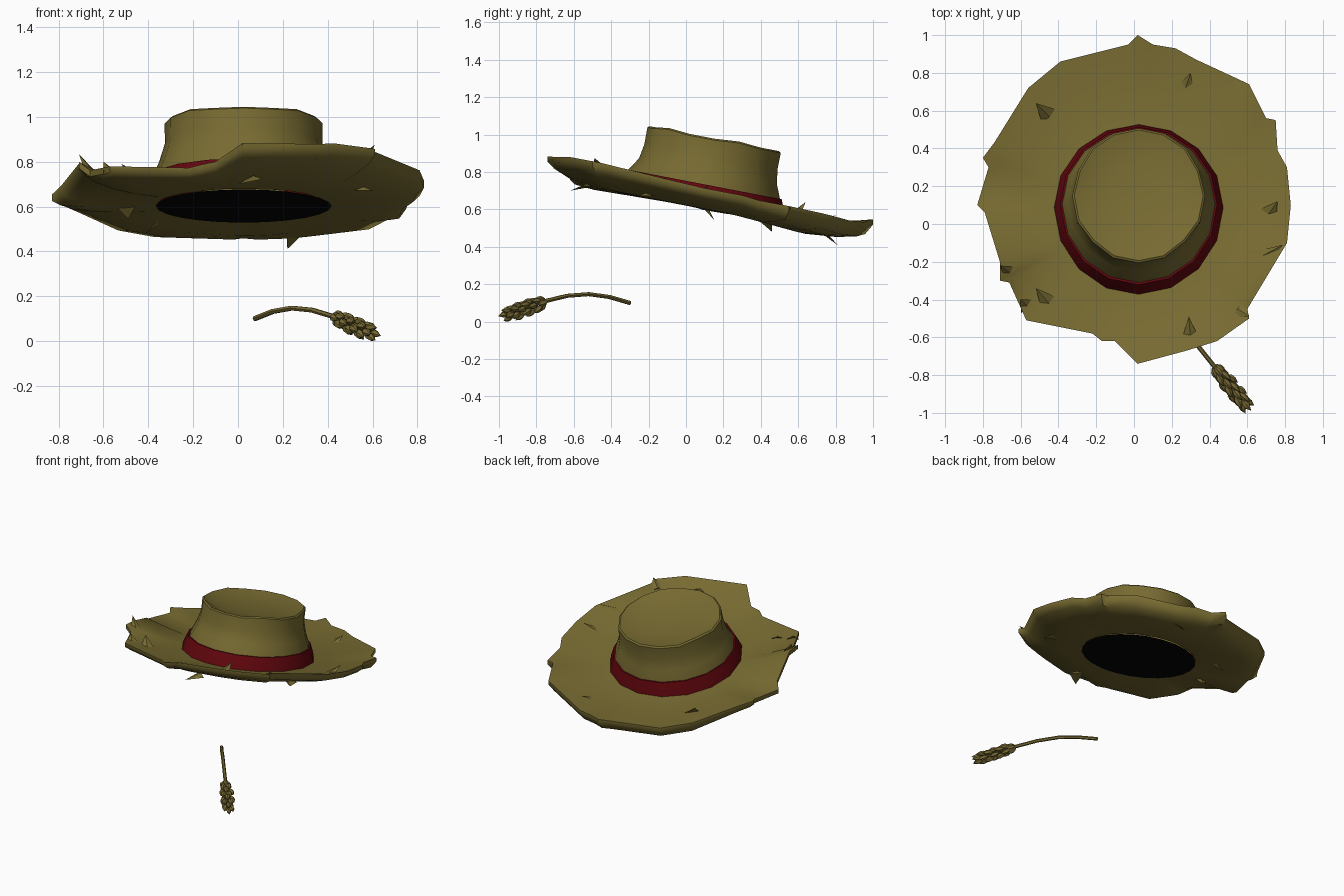
import bpy, bmesh, math, random
from mathutils import Vector, Matrix

if "Cube" in bpy.data.objects:
    bpy.data.objects.remove(bpy.data.objects["Cube"])

random.seed(4)

def material(name, rgb):
    m = bpy.data.materials.new(name)
    m.diffuse_color = (*rgb, 1)
    m.use_nodes = True
    m.node_tree.nodes["Principled BSDF"].inputs["Base Color"].default_value = m.diffuse_color
    return m

STRAW = material("straw", (0.185, 0.146, 0.031))
RED = material("dark red ribbon", (0.12, 0.002, 0.004))
BLACK = material("black lining", (0.001, 0.001, 0.001))
WHEAT = material("dry wheat", (0.19, 0.145, 0.034))

# The hat leans backwards around the centre of its opening
CENTRE = Vector((0.025, 0.08, 0.605))
HAT = Matrix.Translation(CENTRE) @ Matrix.Rotation(-0.19, 4, 'X')

def finish(name, bm, mat, matrix=None, angle=35):
    bmesh.ops.recalc_face_normals(bm, faces=bm.faces)
    me = bpy.data.meshes.new(name)
    bm.to_mesh(me)
    bm.free()
    me.materials.append(mat)
    ob = bpy.data.objects.new(name, me)
    bpy.context.collection.objects.link(ob)
    if matrix is not None:
        ob.matrix_world = matrix
    bpy.ops.object.select_all(action='DESELECT')
    ob.select_set(True)
    bpy.context.view_layer.objects.active = ob
    bpy.ops.object.shade_smooth_by_angle(angle=math.radians(angle))
    return ob

def skin(bm, rings, close=False):
    """Bridge consecutive closed rings of vertices."""
    pairs = list(zip(rings, rings[1:])) + ([(rings[-1], rings[0])] if close else [])
    for a, b in pairs:
        for i in range(len(a)):
            j = (i + 1) % len(a)
            bm.faces.new((a[i], a[j], b[j], b[i]))

def lathe(bm, profile, n, close=False):
    rings = [[bm.verts.new((r * math.sin(math.tau * i / n), -r * math.cos(math.tau * i / n), h))
              for i in range(n)] for r, h in profile]
    skin(bm, rings, close)
    return rings

def stretch_front(rings):
    """Push the front half of the base slightly forward."""
    for ring in rings:
        for v in ring:
            if v.co.y < 0:
                v.co.y *= 1.045

# Brim: ragged outline as x, y and how far the edge curls up
RIM = [(0.02, 1.0, .085), (-.03, .95, .06), (-.39, .86, .05), (-.56, .72, .055), (-.74, .43, .065),
       (-.80, .35, .07), (-.77, .3, .045), (-.83, .1, .02), (-.79, .06, .05), (-.71, -.2, .1),
       (-.71, -.3, .09), (-.66, -.31, .05), (-.57, -.51, .03), (-.22, -.58, .01), (-.17, -.62, .015),
       (-.10, -.62, .03), (.02, -.74, .09), (.28, -.67, .1), (.44, -.62, .11), (.61, -.5, .11),
       (.6, -.45, .11), (.81, -.1, .09), (.83, .1, .08), (.81, .3, .08), (.76, .39, .07),
       (.75, .55, .07), (.70, .56, .07), (.61, .74, .065), (.33, .87, .055), (.22, .93, .06),
       (.10, .95, .06)]

def on_brim(x, y, rise):
    return Vector((x, y, CENTRE.z - 0.19 * (y - CENTRE.y) + rise))

bm = bmesh.new()
def brim_ring(t, lift):
    ring = []
    for x, y, rise in RIM:
        d = Vector((x - CENTRE.x, y - CENTRE.y))
        p = (d.normalized() * 0.39).lerp(d, t) + CENTRE.xy
        # The rear underside hangs lower
        sag = 0.03 * min(max((p.y - 0.25) / 0.4, 0), 1) if 0 < t < 1 and lift < 0 else 0
        ring.append(bm.verts.new(on_brim(p.x, p.y, rise * t ** 2 + lift - sag)))
    return ring
under = [(0, 0), (.35, -.008), (.7, -.014), (.92, -.012), (1, .004)]
over = [(1, .032), (.85, .034), (.55, .034), (.25, .034), (0, .04)]
skin(bm, [brim_ring(t, lift) for t, lift in under + over], True)
finish("brim", bm, STRAW, angle=50)

# Crown with a ragged top edge and a shallow dent
bm = bmesh.new()
rings = lathe(bm, [(.42, .02), (.407, .125), (.376, .2), (.362, .28), (.363, .372), (.352, .38),
                   (.29, .362), (.15, .343)], 16)
bm.faces.new(rings[-1])
for ring in rings[3:]:
    for v in ring:
        v.co.x *= 0.97
for k in (2, 5, 11, 14):
    for ring in rings[4:6]:
        ring[k].co.z += 0.01
        ring[k].co.xy *= 0.98
stretch_front(rings[:2])
finish("crown", bm, STRAW, HAT, angle=40)

# Ribbon band, leaning in against the crown
bm = bmesh.new()
stretch_front(lathe(bm, [(.4, .02), (.452, .02), (.442, .06), (.415, .13), (.39, .13)], 16, True))
finish("ribbon_band", bm, RED, HAT)

# Dark lining closing the opening
bm = bmesh.new()
bmesh.ops.create_circle(bm, cap_ends=True, segments=24, radius=0.392)
finish("lining", bm, BLACK, HAT @ Matrix.Translation((0, 0, -0.003)))

# Loose straw tips poking out: base x, y, z and tip x, y, z
TUFTS = [((-.45, .57, .57), (-.52, .64, .64)), ((.26, .72, .50), (.22, .81, .41)),
         ((.27, .71, .53), (.30, .80, .57)), ((-.45, -.42, .74), (-.52, -.34, .79)),
         ((.3, -.62, .82), (.29, -.49, .86)), ((.62, -.2, .73), (.79, -.11, .77)),
         ((.71, .05, .68), (.76, .12, .73)), ((-.64, -.27, .74), (-.71, -.22, .835)),
         ((.55, -.45, .82), (.61, -.49, .875)), ((.07, -.53, .73), (.0, -.62, .70)),
         ((-.33, .42, .56), (-.41, .46, .48)), ((-.5, .11, .61), (-.49, .15, .545)),
         ((.56, -.22, .68), (.6, -.16, .67)), ((-.56, -.44, .75), (-.6, -.40, .80))]
bm = bmesh.new()
for base, tip in TUFTS:
    base, tip = Vector(base), Vector(tip)
    axis = tip - base
    side = axis.cross(Vector((0, 0, 1))).normalized() * 0.05
    thick = side.cross(axis).normalized() * 0.008
    a, b, c, d = [bm.verts.new(p) for p in (base + side - thick, base - side - thick, base + thick, tip)]
    for f in ((a, b, c), (a, b, d), (b, c, d), (c, a, d)):
        bm.faces.new(f)
finish("straw_tufts", bm, STRAW, angle=20)

# Wheat stem: a bent six-sided tube
PATH = [Vector(p) for p in ((.075, -.30, .10), (.155, -.41, .132), (.24, -.52, .147),
                            (.33, -.635, .138), (.43, -.76, .108), (.56, -.93, .055))]
bm = bmesh.new()
rings = []
for i, p in enumerate(PATH):
    along = (PATH[min(i + 1, 5)] - PATH[max(i - 1, 0)]).normalized()
    turn = along.to_track_quat('Z', 'Y')
    rings.append([bm.verts.new(p + turn @ Vector((.012 * math.cos(a), .012 * math.sin(a), 0)))
                  for a in (math.tau * k / 6 for k in range(6))])
skin(bm, rings)
bm.faces.new(rings[0])
bm.faces.new(rings[-1])
finish("wheat_stem", bm, WHEAT)

# Wheat ear: staggered rows of pointed kernels around the stem end
bm = bmesh.new()
start, end = Vector((.425, -.755, .108)), Vector((.57, -.932, .047))
turn = (end - start).to_track_quat('Z', 'Y').to_matrix().to_4x4()
def kernel(matrix):
    rings = [[bm.verts.new(matrix @ Vector((r * math.cos(a), r * math.sin(a), h)))
              for a in (math.tau * k / 6 for k in range(6))]
             for r, h in ((.006, 0), (.018, .022), (.016, .044))]
    skin(bm, rings)
    bm.faces.new(rings[0])
    tip = bm.verts.new(matrix @ Vector((0, 0, .072)))
    for k in range(6):
        bm.faces.new((rings[2][k], rings[2][(k + 1) % 6], tip))
for row in range(7):
    spread = 0.014 if row in (0, 6) else 0.022
    for k in range(4):
        spin = Matrix.Rotation(math.tau * (k + 0.5 * (row % 2)) / 4 + random.uniform(-.2, .2), 4, 'Z')
        lean = Matrix.Translation((spread, 0, 0)) @ Matrix.Rotation(random.uniform(.15, .35), 4, 'Y')
        kernel(Matrix.Translation(start.lerp(end, row / 6)) @ turn @ spin @ lean)
finish("wheat_ear", bm, WHEAT, angle=50)
